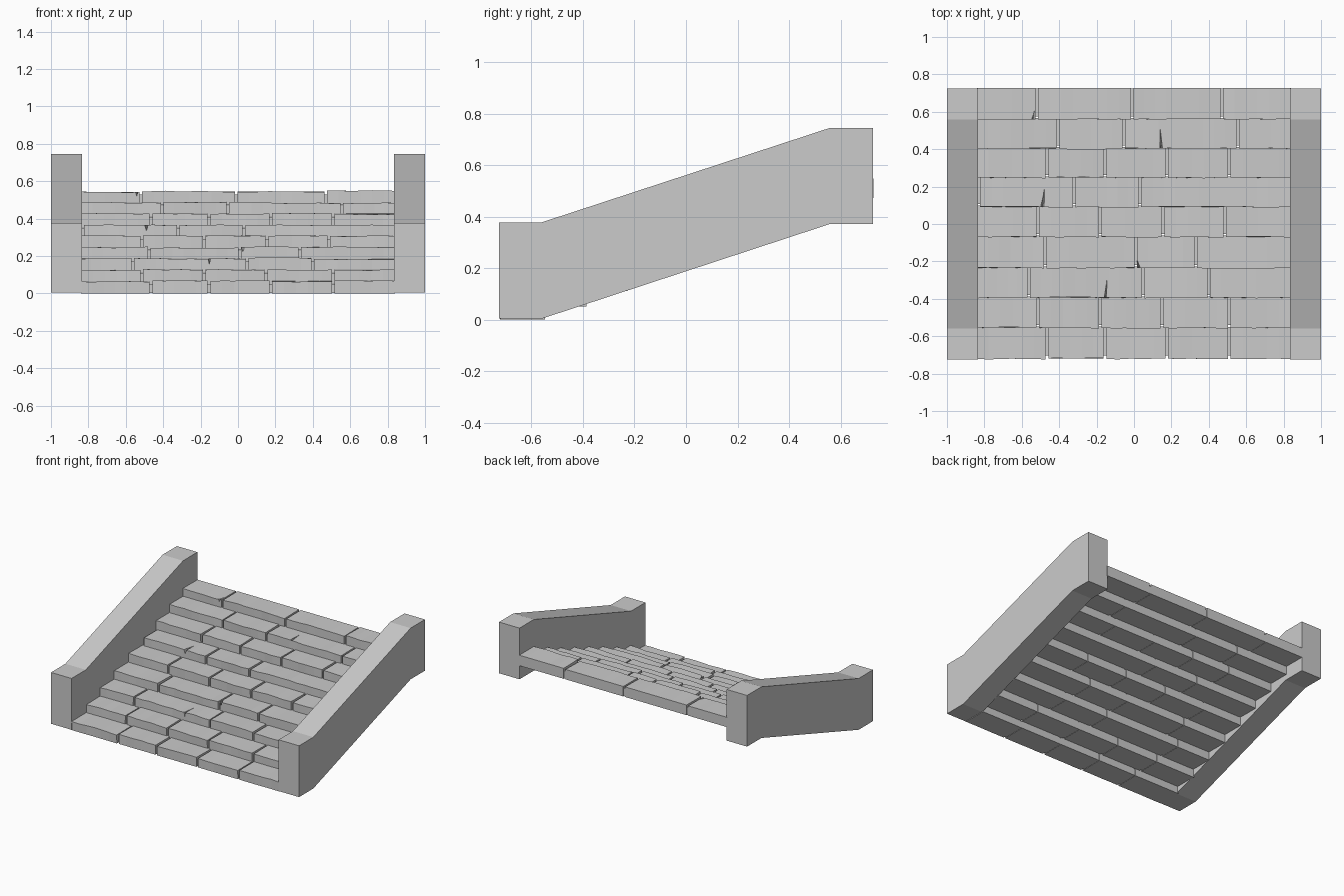
import bpy, bmesh, random

if "Cube" in bpy.data.objects:
    bpy.data.objects.remove(bpy.data.objects["Cube"])
random.seed(4)


def make_object(name, bm):
    bmesh.ops.recalc_face_normals(bm, faces=bm.faces)
    me = bpy.data.meshes.new(name)
    bm.to_mesh(me)
    bm.free()
    ob = bpy.data.objects.new(name, me)
    bpy.context.collection.objects.link(ob)
    return ob


def loft(bm, rings):
    """Skin a list of equal-length closed rings and cap both ends."""
    vs = [[bm.verts.new(p) for p in r] for r in rings]
    n = len(vs[0])
    for a, b in zip(vs, vs[1:]):
        for i in range(n):
            j = (i + 1) % n
            bm.faces.new((a[i], a[j], b[j], b[i]))
    bm.faces.new(vs[0][::-1])
    bm.faces.new(vs[-1])


# Sloping side walls
PROFILE = [(-0.725, 0.004), (-0.56, 0.004), (0.56, 0.372), (0.725, 0.372),
           (0.725, 0.745), (0.56, 0.745), (-0.56, 0.378), (-0.725, 0.378)]
for side, name in ((-1, "left_wall"), (1, "right_wall")):
    bm = bmesh.new()
    loft(bm, [[(side * x, y, z) for y, z in PROFILE] for x in (0.835, 1.0)])
    make_object(name, bm)


def block(bm, x0, x1, y0, y1, z0, z1, wear=0.0):
    """Stone slab with a slightly worn front edge."""
    n = max(3, round((x1 - x0) / 0.06)) if wear else 1
    rings, dy, dz = [], 0, 0
    lift = random.uniform(-wear, wear) * 0.6
    for i in range(n + 1):
        x = x0 + (x1 - x0) * i / n
        dy = 0.6 * dy + random.uniform(-wear, wear) * 0.6
        dz = 0.6 * dz + random.uniform(-wear, wear) * 0.6
        rings.append([(x, y0 + dy * 0.4, z0), (x, y0 + dy, z1 + lift + dz),
                      (x, y1, z1 + lift), (x, y1, z0)])
    loft(bm, rings)


# Steps: front edges, and the joints between stones in each row
EDGES = [-0.72, -0.555, -0.395, -0.235, -0.07, 0.09, 0.247, 0.403, 0.56, 0.727]
JOINTS = [
    (-0.465, -0.155, 0.175, 0.51),
    (-0.515, -0.18, 0.15, 0.51),
    (-0.562, 0.05, 0.4),
    (-0.475, 0.01, 0.33),
    (-0.515, -0.18, 0.155, 0.485),
    (-0.83, -0.32, 0.03),
    (-0.465, -0.155, 0.175, 0.51),
    (-0.405, -0.055, 0.555),
    (-0.52, -0.01, 0.47),
]
GAP = 0.007
rows = []
for i, joints in enumerate(JOINTS):
    y0, last = EDGES[i], i == len(JOINTS) - 1
    y1 = EDGES[i + 1] + (0 if last else 0.008)
    top = 0.066 + 0.06 * i
    bottom = max(0.0, top - 0.074)
    bm = bmesh.new()
    xs = [-0.84, *joints, 0.84]
    for k, (a, b) in enumerate(zip(xs, xs[1:])):
        a += GAP if k else 0
        b -= GAP if k < len(joints) else 0
        if b - a > 0.01:
            block(bm, a, b, y0, y1, bottom, top, 0.005)
    rows.append(make_object(f"step_row_{i + 1}", bm))
    # Recessed mortar behind the joints
    bm = bmesh.new()
    block(bm, -0.837, 0.837, y0 + 0.016, y1 - 0.003, bottom + 0.002, top - 0.016)
    make_object(f"mortar_{i + 1}", bm)

# Chips cut in some stones: row, x, start y, length, width, lean
CHIPS = [(2, -0.155, -0.41, 0.11, 0.022, 0.01), (3, 0.03, -0.25, 0.06, 0.03, -0.015),
         (5, -0.492, 0.075, 0.11, 0.035, 0.012), (7, 0.145, 0.405, 0.1, 0.022, -0.005),
         (8, -0.545, 0.545, 0.06, 0.03, 0.012)]
for r, x, y, length, w, lean in CHIPS:
    top = 0.066 + 0.06 * r
    bm = bmesh.new()
    loft(bm, [[(x - w / 2, y, top + 0.02), (x + w / 2, y, top + 0.02), (x, y, top - 0.035)],
              [(x + lean - 0.003, y + length, top + 0.02),
               (x + lean + 0.003, y + length, top + 0.02),
               (x + lean, y + length, top - 0.004)]])
    cutter = make_object(f"chip_cutter_{r + 1}", bm)
    cutter.hide_render = True
    cutter.hide_set(True)
    mod = rows[r].modifiers.new("chip", 'BOOLEAN')
    mod.operation = 'DIFFERENCE'
    mod.solver = 'EXACT'
    mod.object = cutter
